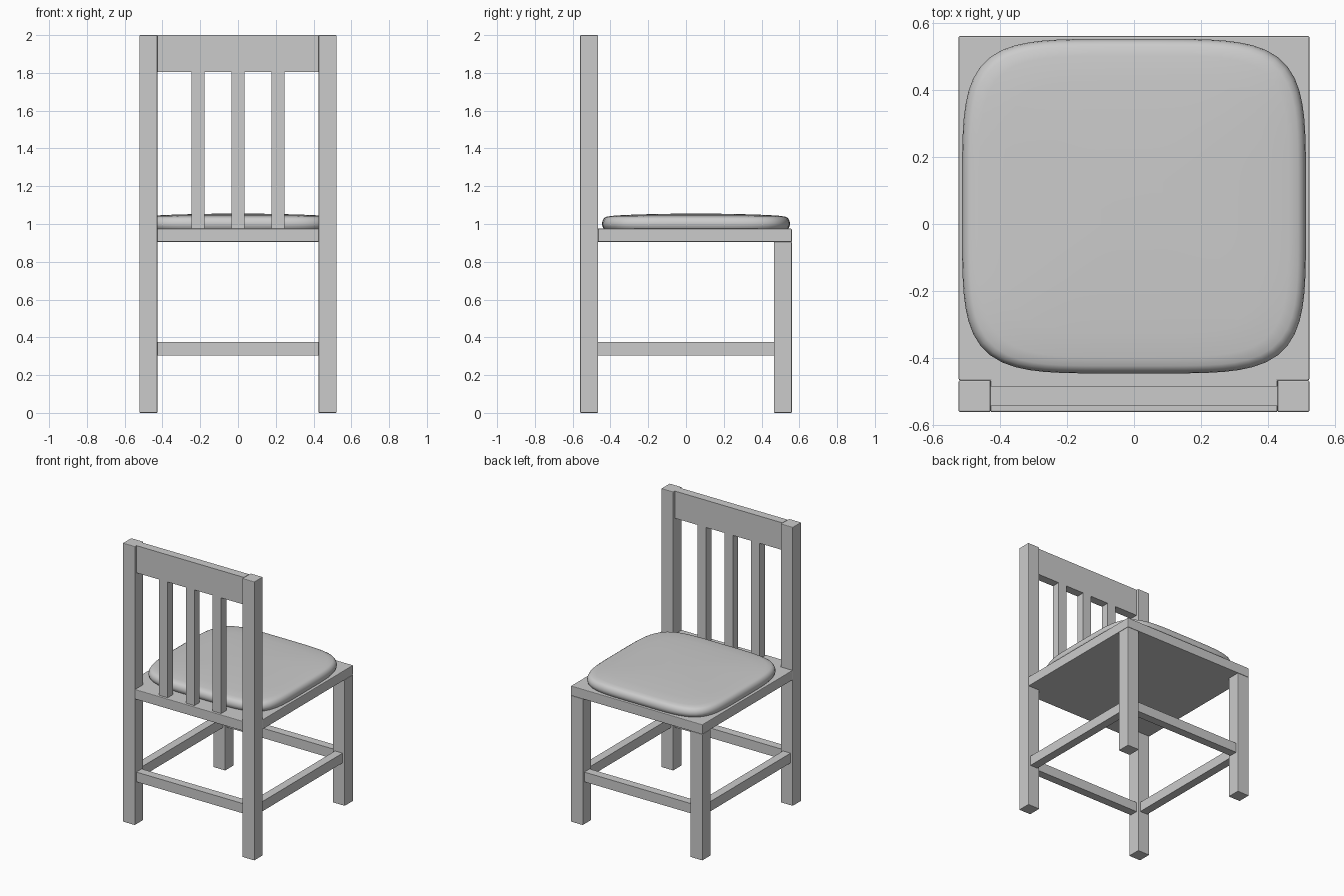
import bpy, bmesh, math

cube = bpy.data.objects.get("Cube")
if cube:
    bpy.data.objects.remove(cube, do_unlink=True)

grey = bpy.data.materials.new("plain grey")
grey.use_nodes = True
GREY = (0.6, 0.6, 0.6, 1)
grey.diffuse_color = GREY
grey.node_tree.nodes["Principled BSDF"].inputs["Base Color"].default_value = GREY

W, D = 0.522, 0.56      # half width and half depth of the chair
LEG = 0.095             # leg thickness
BAR = 0.06              # thickness of rails, slats and stretchers
SEAT_LOW, SEAT_TOP = 0.905, 0.975
LX, LY = W - LEG / 2, D - LEG / 2


def finish(name, bm):
    bmesh.ops.recalc_face_normals(bm, faces=bm.faces)
    mesh = bpy.data.meshes.new(name)
    bm.to_mesh(mesh)
    bm.free()
    mesh.materials.append(grey)
    obj = bpy.data.objects.new(name, mesh)
    bpy.context.collection.objects.link(obj)
    return obj


def bevel(obj, width):
    mod = obj.modifiers.new("soft edges", "BEVEL")
    mod.width = width
    mod.segments = 2


def box(name, x, y, z, edge=0.004):
    """Box between the given (low, high) limits."""
    bm = bmesh.new()
    bmesh.ops.create_cube(bm, size=1)
    for v in bm.verts:
        v.co = [lim[0] if c < 0 else lim[1] for c, lim in zip(v.co, (x, y, z))]
    obj = finish(name, bm)
    if edge:
        bevel(obj, edge)
    return obj


def around(centre, size):
    return (centre - size / 2, centre + size / 2)


# Legs: the pair at -y runs up as the backrest posts
for side, s in (("left", 1), ("right", -1)):
    box(side + "_back_post", around(s * LX, LEG), around(-LY, LEG), (0, 2))
    box(side + "_front_leg", around(s * LX, LEG), around(LY, LEG), (0, SEAT_LOW))
    box(side + "_stretcher", around(s * LX, BAR), (LEG - D, D - LEG), (0.305, 0.375), 0)

# Cross stretchers
for name, s in (("front_stretcher", 1), ("back_stretcher", -1)):
    box(name, (LEG - W, W - LEG), around(s * LY, BAR), (0.305, 0.375), 0)

# Seat board, notched around the two posts
nx, ny = W - LEG, LEG - D
outline = [(-nx, -D), (nx, -D), (nx, ny), (W, ny), (W, D), (-W, D), (-W, ny), (-nx, ny)]
bm = bmesh.new()
face = bm.faces.new([bm.verts.new((x, y, SEAT_LOW)) for x, y in outline])
top = bmesh.ops.extrude_face_region(bm, geom=[face])
for v in top["geom"]:
    if isinstance(v, bmesh.types.BMVert):
        v.co.z = SEAT_TOP
bevel(finish("seat", bm), 0.004)

# Backrest: top rail and three slats
box("top_rail", (LEG - W, W - LEG), around(-LY, BAR), (1.805, 2), 0)
for name, x in (("left", 0.212), ("middle", 0), ("right", -0.212)):
    box(name + "_slat", around(x, 0.068), around(-LY, BAR), (SEAT_TOP, 1.805), 0)

# Cushion: rounded-square rings swept up a soft edge to a shallow crown
CX, CY, MID, SEG = 0.512, 0.498, 0.053, 96
profile = [(0.98, SEAT_TOP), (0.995, 0.987), (1, 1.0), (0.995, 1.015), (0.98, 1.03),
           (0.955, 1.038), (0.9, 1.043), (0.75, 1.048), (0.5, 1.052), (0.2, 1.055)]
bm = bmesh.new()
rings = []
for scale, z in profile:
    ring = []
    for i in range(SEG):
        a = math.tau * (i + 0.5) / SEG
        c, s = math.cos(a), math.sin(a)
        r = scale * (abs(c) ** 4.8 + abs(s) ** 4.8) ** (-1 / 4.8)
        ring.append(bm.verts.new((CX * r * c, MID + CY * r * s, z)))
    rings.append(ring)
for low, high in zip(rings, rings[1:]):
    for i in range(SEG):
        j = (i + 1) % SEG
        bm.faces.new((low[i], low[j], high[j], high[i]))
bm.faces.new(rings[0][::-1])
bm.faces.new(rings[-1])
cushion = finish("cushion", bm)
bpy.ops.object.select_all(action="DESELECT")
cushion.select_set(True)
bpy.context.view_layer.objects.active = cushion
bpy.ops.object.shade_smooth_by_angle(angle=math.radians(50))
